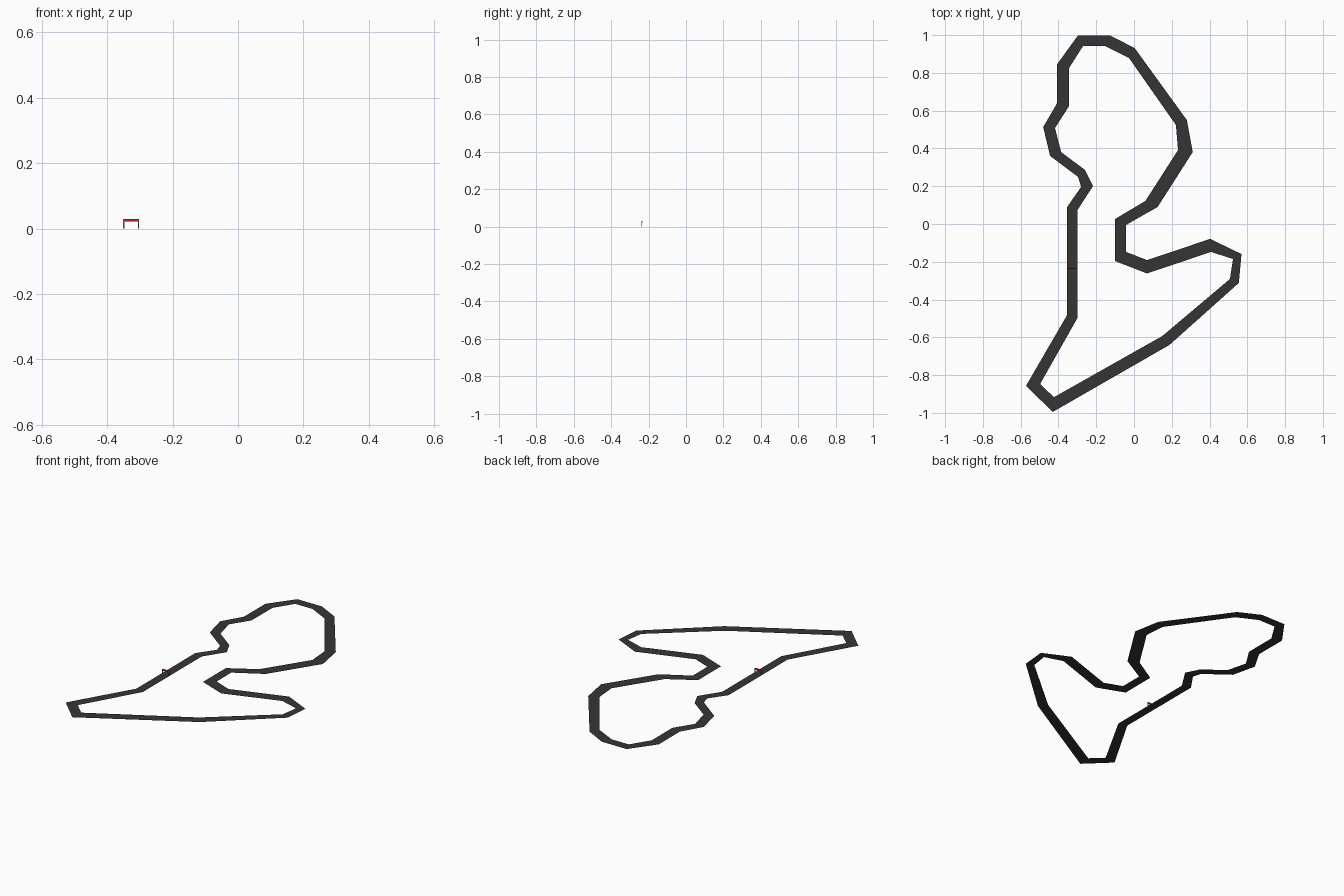
import bpy, bmesh

if "Cube" in bpy.data.objects:
    bpy.data.objects.remove(bpy.data.objects["Cube"])


def material(name, rgb):
    m = bpy.data.materials.new(name)
    m.diffuse_color = (*rgb, 1)
    m.use_nodes = True
    m.node_tree.nodes["Principled BSDF"].inputs["Base Color"].default_value = m.diffuse_color
    return m


asphalt = material("dark asphalt", (0.036, 0.036, 0.037))
grey = material("post grey", (0.22, 0.22, 0.21))
red = material("banner red", (0.5, 0.018, 0.025))

# Cross-sections of the road: outer x, y and inner x, y
SECTIONS = [
    (-.354, -.482, -.299, -.497), (-.572, -.857, -.497, -.847),
    (-.430, -.995, -.424, -.917), (.188, -.640, .150, -.593),
    (.555, -.312, .508, -.291), (.569, -.159, .524, -.185),
    (.403, -.079, .407, -.148), (.069, -.191, .069, -.262),
    (-.042, -.148, -.101, -.196), (-.042, -.005, -.101, .026),
    (.125, .090, .060, .122), (.311, .381, .233, .391),
    (.280, .550, .222, .524), (.004, .931, -.026, .878),
    (-.128, .999, -.153, .942), (-.296, .999, -.270, .942),
    (-.407, .846, -.344, .825), (-.407, .640, -.344, .624),
    (-.481, .513, -.418, .508), (-.444, .360, -.386, .381),
    (-.296, .249, -.259, .286), (-.280, .196, -.217, .201),
    (-.354, .090, -.299, .074),
]


def make(name, bm, mat):
    bmesh.ops.recalc_face_normals(bm, faces=bm.faces)
    me = bpy.data.meshes.new(name)
    bm.to_mesh(me)
    bm.free()
    me.materials.append(mat)
    ob = bpy.data.objects.new(name, me)
    bpy.context.collection.objects.link(ob)
    return ob


# Closed ribbon of road
bm = bmesh.new()
pairs = [(bm.verts.new((a, b, 0.001)), bm.verts.new((c, d, 0.001)))
         for a, b, c, d in SECTIONS]
for i, (o, n) in enumerate(pairs):
    o2, n2 = pairs[(i + 1) % len(pairs)]
    bm.faces.new((o, o2, n2, n))
road = make("race_track", bm, asphalt)
if road.data.polygons[0].normal.z < 0:
    road.data.flip_normals()


def box(name, lo, hi, mat):
    bm = bmesh.new()
    bmesh.ops.create_cube(bm, size=1)
    for v in bm.verts:
        v.co = [l + (c + 0.5) * (h - l) for c, l, h in zip(v.co, lo, hi)]
    return make(name, bm, mat)


# Start gate over the long straight
for side, x in (("left", -.349), ("right", -.304)):
    box(side + "_gate_post", (x - .002, -.238, 0), (x + .002, -.234, .030), grey)
box("gate_banner", (-.347, -.2385, .021), (-.306, -.2335, .030), red)
